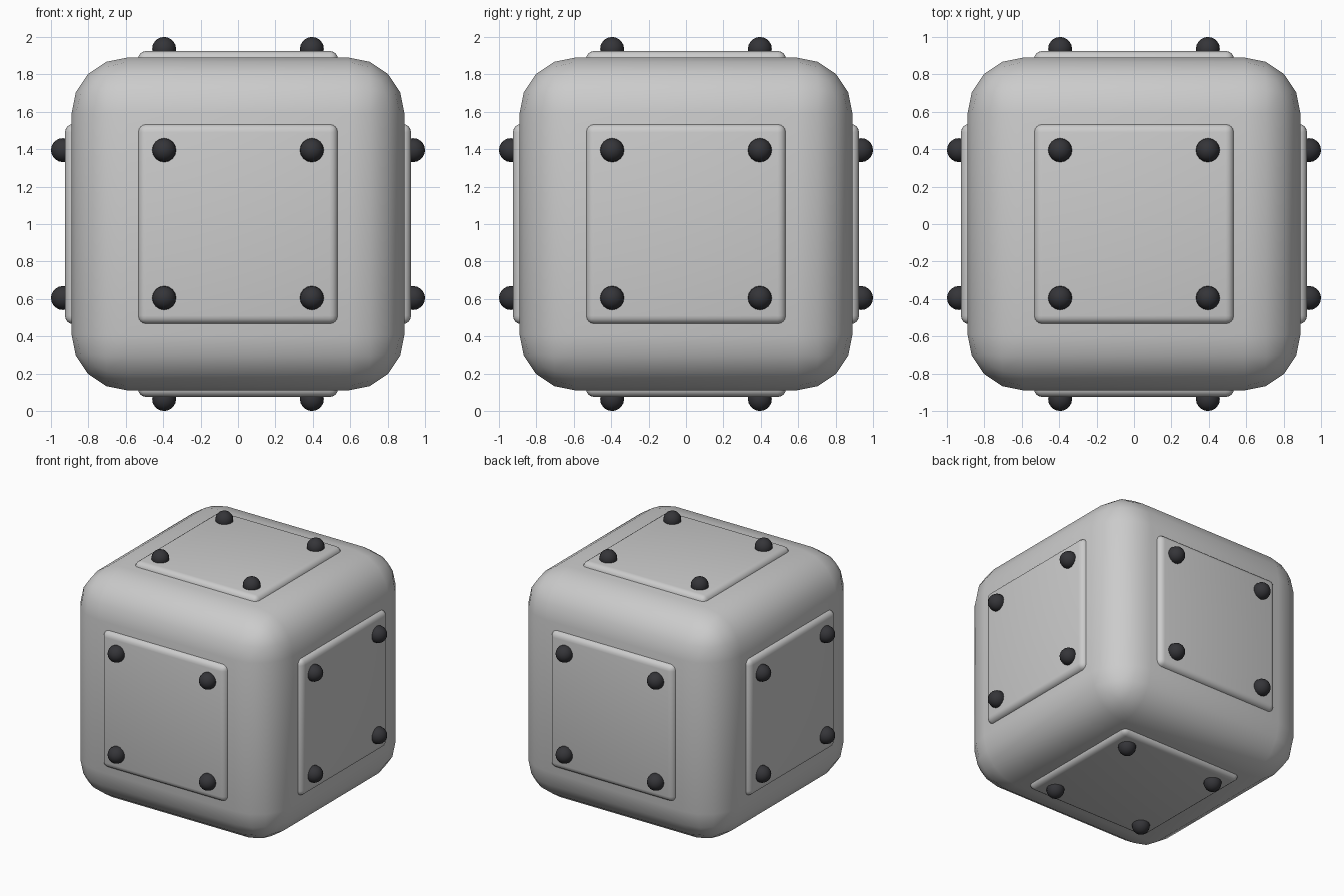
import bpy, bmesh
from math import pi
from mathutils import Matrix, Vector

if "Cube" in bpy.data.objects:
    bpy.data.objects.remove(bpy.data.objects["Cube"])

BODY, RADIUS = 0.89, 0.30          # half size and edge rounding of the cube
PANEL, PANEL_TOP = 0.535, 0.925    # half width and outer height of a panel
RIVET, RIVET_POS, RIVET_R = 0.936, 0.395, 0.064
CENTRE = Matrix.Translation((0, 0, 1))

dark = bpy.data.materials.new("dark_rivet")
dark.diffuse_color = (0.035, 0.035, 0.04, 1)
dark.use_nodes = True
dark.node_tree.nodes["Principled BSDF"].inputs["Base Color"].default_value = dark.diffuse_color


def finish(name, bm, matrix, mat=None):
    mesh = bpy.data.meshes.new(name)
    for f in bm.faces:
        f.smooth = True
    bm.to_mesh(mesh)
    bm.free()
    obj = bpy.data.objects.new(name, mesh)
    obj.matrix_world = matrix
    if mat:
        mesh.materials.append(mat)
    bpy.context.collection.objects.link(obj)
    obj.select_set(True)
    bpy.context.view_layer.objects.active = obj
    return obj


def rounded_box(size, radius, segments):
    bm = bmesh.new()
    bmesh.ops.create_cube(bm, size=1, matrix=Matrix.Diagonal((*size, 1)))
    bmesh.ops.bevel(bm, geom=bm.edges[:], offset=radius, segments=segments,
                    profile=0.5, affect='EDGES', clamp_overlap=True)
    return bm


# Rounded cube body
finish("body", rounded_box((2 * BODY,) * 3, RADIUS, 4), CENTRE)

# One raised panel with four rivets on each side
turns = {
    "top": Matrix.Identity(4),
    "bottom": Matrix.Rotation(pi, 4, 'X'),
    "front": Matrix.Rotation(pi / 2, 4, 'X'),
    "back": Matrix.Rotation(-pi / 2, 4, 'X'),
    "right": Matrix.Rotation(pi / 2, 4, 'Y'),
    "left": Matrix.Rotation(-pi / 2, 4, 'Y'),
}
THICK = 0.12
for side, turn in turns.items():
    place = CENTRE @ turn
    panel = rounded_box((2 * PANEL, 2 * PANEL, THICK), 0.045, 4)
    finish(side + "_panel", panel,
           place @ Matrix.Translation((0, 0, PANEL_TOP - THICK / 2)))

    rivets = bmesh.new()
    for x in (-RIVET_POS, RIVET_POS):
        for y in (-RIVET_POS, RIVET_POS):
            bmesh.ops.create_uvsphere(rivets, u_segments=16, v_segments=10, radius=RIVET_R,
                                      matrix=Matrix.Translation((x, y, RIVET)))
    finish(side + "_rivets", rivets, place, dark)

bpy.ops.object.shade_smooth_by_angle(angle=pi / 4)
